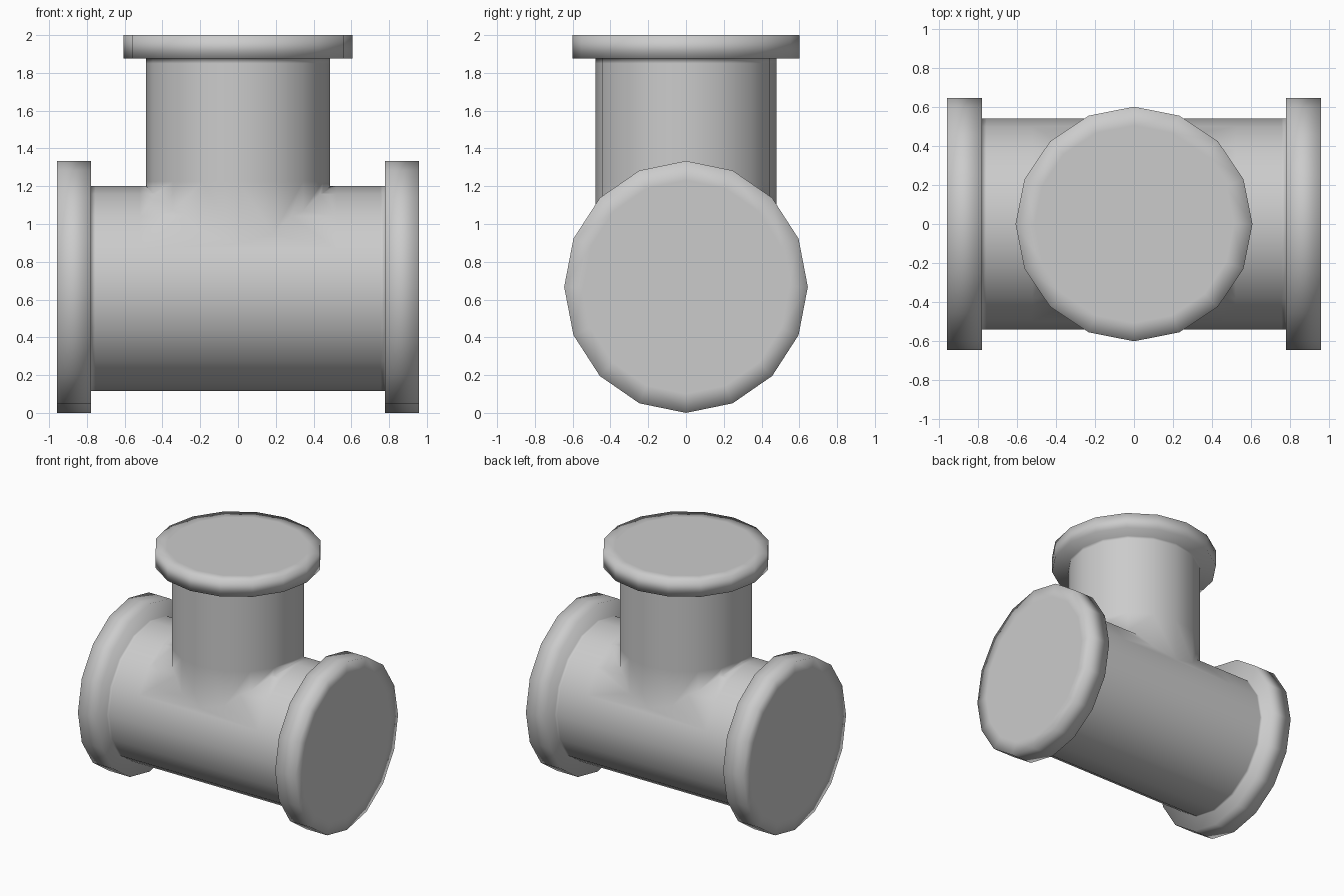
import bpy, bmesh
from math import sin, cos, tau

if "Cube" in bpy.data.objects:
    bpy.data.objects.remove(bpy.data.objects["Cube"])

SIDES = 16


def lathe(name, rings, place):
    """Skin 16-sided elliptical rings (position, radius_u, radius_v, centre_v), capped at both ends."""
    bm = bmesh.new()
    loops = []
    for pos, ru, rv, cv in rings:
        loops.append([bm.verts.new(place(pos, ru * cos(i * tau / SIDES), cv + rv * sin(i * tau / SIDES)))
                      for i in range(SIDES)])
    for a, b in zip(loops, loops[1:]):
        for i in range(SIDES):
            j = (i + 1) % SIDES
            bm.faces.new((a[i], a[j], b[j], b[i]))
    bm.faces.new(loops[0])
    bm.faces.new(loops[-1])
    bmesh.ops.recalc_face_normals(bm, faces=bm.faces)
    mesh = bpy.data.meshes.new(name)
    bm.to_mesh(mesh)
    bm.free()
    obj = bpy.data.objects.new(name, mesh)
    bpy.context.collection.objects.link(obj)
    return obj


# Horizontal run with a flange at each end; support rings keep the shading tight
half = [(0.958, 0.545, 0.565, 0.667), (0.958, 0.645, 0.667, 0.667),
        (0.778, 0.645, 0.667, 0.667), (0.778, 0.54, 0.543, 0.658),
        (0.755, 0.54, 0.543, 0.658), (0.52, 0.54, 0.543, 0.658)]
run_rings = half + [(-p, u, v, c) for p, u, v, c in reversed(half)]
run = lathe("pipe_tee", run_rings, lambda p, u, v: (p, u, v))

# Upright branch with its top flange
branch_rings = [(0.70, 0.488, 0.48, 0), (1.225, 0.488, 0.48, 0), (1.85, 0.488, 0.48, 0),
                (1.875, 0.488, 0.48, 0), (1.875, 0.606, 0.60, 0),
                (2.0, 0.606, 0.60, 0), (2.0, 0.51, 0.505, 0)]
branch = lathe("branch_pipe", branch_rings, lambda p, u, v: (u, v, p))

# Weld the branch into the run
union = run.modifiers.new("join_branch", 'BOOLEAN')
union.operation = 'UNION'
union.solver = 'EXACT'
union.object = branch
bpy.context.view_layer.objects.active = run
run.select_set(True)
bpy.ops.object.modifier_apply(modifier=union.name)
bpy.data.objects.remove(branch)

# Smooth cast-metal shading all over
for poly in run.data.polygons:
    poly.use_smooth = True
